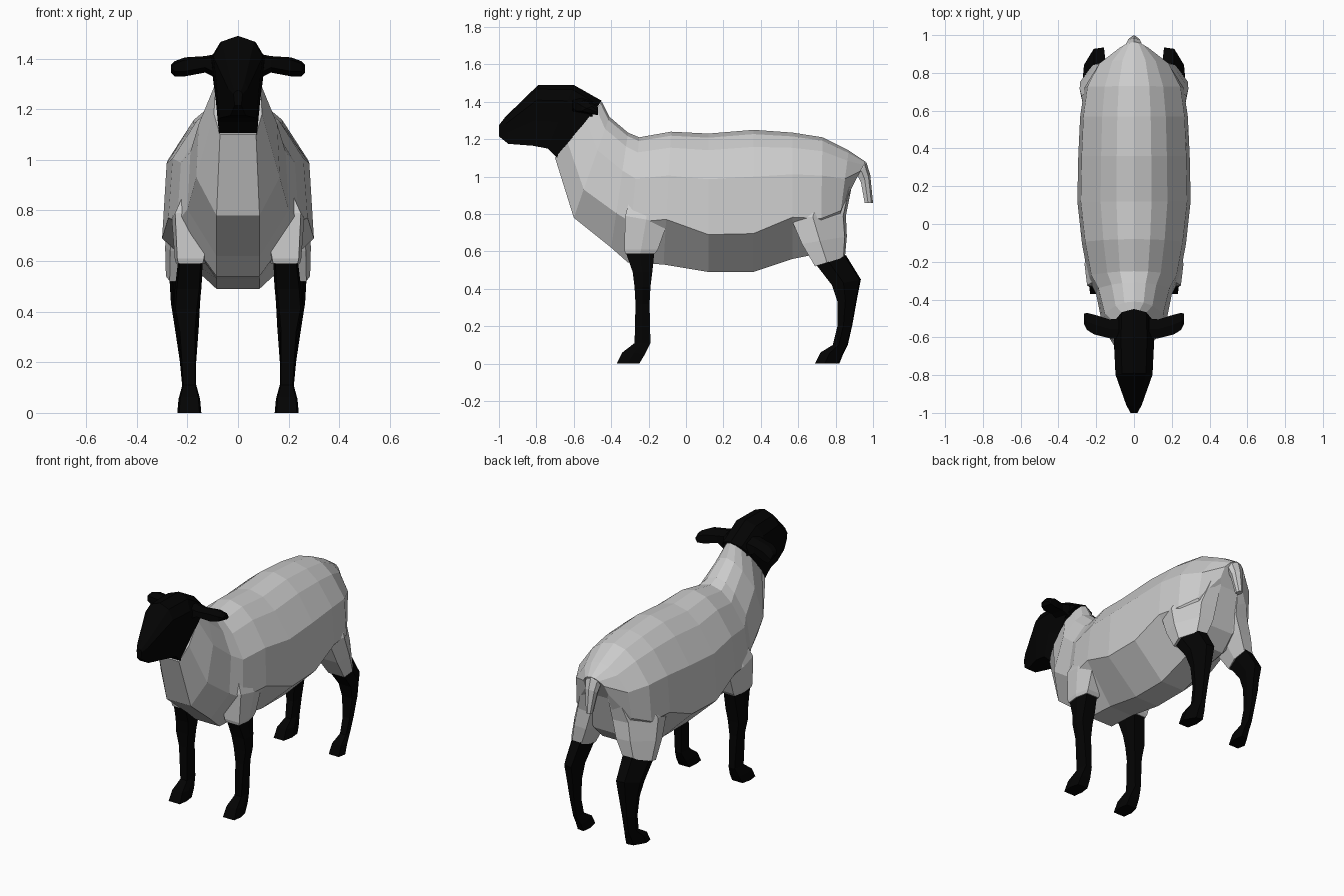
import bpy, bmesh
from mathutils import Vector

black = bpy.data.materials.new("black_wool")
black.diffuse_color = (0.001, 0.001, 0.001, 1)


def loft(name, rings, mat=None, mirror=False, first_cap=True):
    """Skin a list of equal-length closed rings and cap the ends."""
    bm = bmesh.new()
    loops = [[bm.verts.new(p) for p in r] for r in rings]
    n = len(loops[0])
    for a, b in zip(loops, loops[1:]):
        for i in range(n):
            j = (i + 1) % n
            bm.faces.new((a[i], a[j], b[j], b[i]))
    if first_cap:
        bm.faces.new(loops[0])
    bm.faces.new(loops[-1])
    bmesh.ops.recalc_face_normals(bm, faces=bm.faces)
    me = bpy.data.meshes.new(name)
    bm.to_mesh(me)
    bm.free()
    ob = bpy.data.objects.new(name, me)
    bpy.context.collection.objects.link(ob)
    if mat:
        me.materials.append(mat)
    if mirror:
        m = ob.modifiers.new("mirror", "MIRROR")
        m.use_mirror_merge = False
    return ob


def slice_ring(yt, zt, yb, zb, w, profile, base):
    """Symmetric ring between a top and a bottom point on the centre plane."""
    top, bot = Vector((0, yt, zt)), Vector((0, yb, zb))
    half = [top.lerp(bot, t) + Vector((k * w, 0, 0)) for k, t in profile]
    half.append(bot + Vector((min(base, 0.75 * w), 0, 0)))
    left = [Vector((-p.x, p.y, p.z)) for p in reversed(half)]
    return [top] + half + left


# Six-sided leg outlines in a unit box (inner to outer, front to back)
FRONT = [(0.08, 0), (0.92, 0), (1, 0.5), (0.85, 1), (0.08, 1), (0, 0.5)]
HIND = [(0.15, 0), (0.9, 0), (1, 0.4), (0.55, 0.95), (0.08, 1), (0, 0.5)]


def leg_ring(shape, x0, x1, y0, y1, zf, zb):
    """Fit a leg outline to a box; zf / zb are the front and back heights."""
    return [(x0 + (x1 - x0) * u, y0 + (y1 - y0) * v, zf + (zb - zf) * v) for u, v in shape]


# Fleece: neck to rump (top y, z, bottom y, z, half width, height of the belly edge)
body = [(-0.45, 1.40, -0.70, 1.10, 0.095, 0.73), (-0.41, 1.32, -0.60, 0.78, 0.165, 0.72),
        (-0.31, 1.235, -0.40, 0.62, 0.20, 0.70), (-0.25, 1.21, -0.31, 0.54, 0.24, 0.68),
        (-0.08, 1.24, -0.12, 0.53, 0.275, 0.66), (0.12, 1.23, 0.12, 0.49, 0.30, 0.73),
        (0.36, 1.25, 0.36, 0.49, 0.295, 0.73), (0.57, 1.235, 0.57, 0.56, 0.285, 0.67),
        (0.73, 1.21, 0.72, 0.59, 0.262, 0.70), (0.87, 1.14, 0.81, 0.68, 0.195, 0.70),
        (0.96, 1.08, 0.88, 0.93, 0.08, 0.73)]
fleece = loft("fleece_body", [
    slice_ring(*b[:5], [(0.31, 0.03), (0.59, 0.12), (0.94, 0.33), (1.0, b[5])], 0.085)
    for b in body])

# Tail
tail = [(0.90, 1.12, 0.87, 1.04, 0.06), (0.965, 1.075, 0.92, 1.00, 0.05),
        (0.985, 1.01, 0.935, 0.97, 0.04), (1.0, 0.86, 0.955, 0.86, 0.018)]
tail = loft("tail", [slice_ring(*t, [(0.8, 0.2), (1, 0.6)], 0.03) for t in tail])

# Fleece on the shoulders and thighs
shoulder = [(0.08, 0.20, -0.29, -0.12, 0.92, 0.90), (0.09, 0.262, -0.325, -0.10, 0.79, 0.75),
            (0.125, 0.25, -0.33, -0.15, 0.61, 0.61), (0.13, 0.245, -0.325, -0.165, 0.59, 0.59)]
thigh = [(0.05, 0.17, 0.66, 0.895, 1.02, 0.99), (0.06, 0.278, 0.56, 0.855, 0.78, 0.79),
         (0.09, 0.288, 0.62, 0.86, 0.64, 0.68), (0.135, 0.285, 0.69, 0.85, 0.52, 0.57)]
shoulders = loft("shoulders", [leg_ring(FRONT, *r) for r in shoulder], None, True)
thighs = loft("thighs", [leg_ring(HIND, *r) for r in thigh], None, True)

# Merge all wool into one skin
for part in (tail, shoulders, thighs):
    m = fleece.modifiers.new("join_" + part.name, "BOOLEAN")
    m.operation, m.solver, m.object = "UNION", "EXACT", part
    part.hide_render = True
    part.hide_viewport = True

# Head
head_profile = [(0.65, 0.07), (1.0, 0.25), (0.87, 0.58)]
head = [(-0.45, 1.405, -0.69, 1.10, 0.10), (-0.60, 1.49, -0.74, 1.15, 0.106),
        (-0.79, 1.49, -0.82, 1.165, 0.098), (-0.965, 1.32, -0.95, 1.175, 0.04),
        (-1.0, 1.275, -1.0, 1.215, 0.018)]
loft("head", [slice_ring(*h, head_profile, 0.085) for h in head], black, first_cap=False)

# Ears: flattened lobes running outwards (x, y front, y back, z low, z high)
ears = [(0.08, -0.61, -0.50, 1.32, 1.42), (0.13, -0.605, -0.505, 1.345, 1.41),
        (0.21, -0.585, -0.48, 1.33, 1.405), (0.25, -0.56, -0.47, 1.33, 1.39),
        (0.265, -0.53, -0.475, 1.345, 1.375)]
loft("ears", [[(x, y0, z1 - 0.01), (x, (y0 + y1) / 2, z1), (x, y1, z1 - 0.02),
               (x, y1, z0), (x, (y0 + y1) / 2, z0 + 0.01), (x, y0, z0 + 0.02)]
              for x, y0, y1, z0, z1 in ears], black, True, False)

# Lower legs and hooves
front = [(0.14, 0.238, -0.32, -0.17, 0.59, 0.59), (0.145, 0.25, -0.285, -0.18, 0.49, 0.49),
         (0.155, 0.255, -0.275, -0.19, 0.41, 0.41), (0.165, 0.235, -0.27, -0.195, 0.32, 0.32),
         (0.165, 0.22, -0.275, -0.19, 0.11, 0.11), (0.15, 0.235, -0.34, -0.22, 0.06, 0.05),
         (0.145, 0.24, -0.37, -0.25, 0, 0)]
hind = [(0.14, 0.272, 0.695, 0.855, 0.53, 0.58), (0.15, 0.265, 0.78, 0.935, 0.42, 0.45),
        (0.155, 0.25, 0.81, 0.915, 0.33, 0.35), (0.165, 0.23, 0.81, 0.89, 0.20, 0.21),
        (0.165, 0.22, 0.785, 0.865, 0.10, 0.10), (0.15, 0.235, 0.72, 0.84, 0.06, 0.05),
        (0.145, 0.24, 0.69, 0.82, 0, 0)]
loft("front_legs", [leg_ring(FRONT, *r) for r in front], black, True, False)
loft("hind_legs", [leg_ring(HIND, *r) for r in hind], black, True, False)
